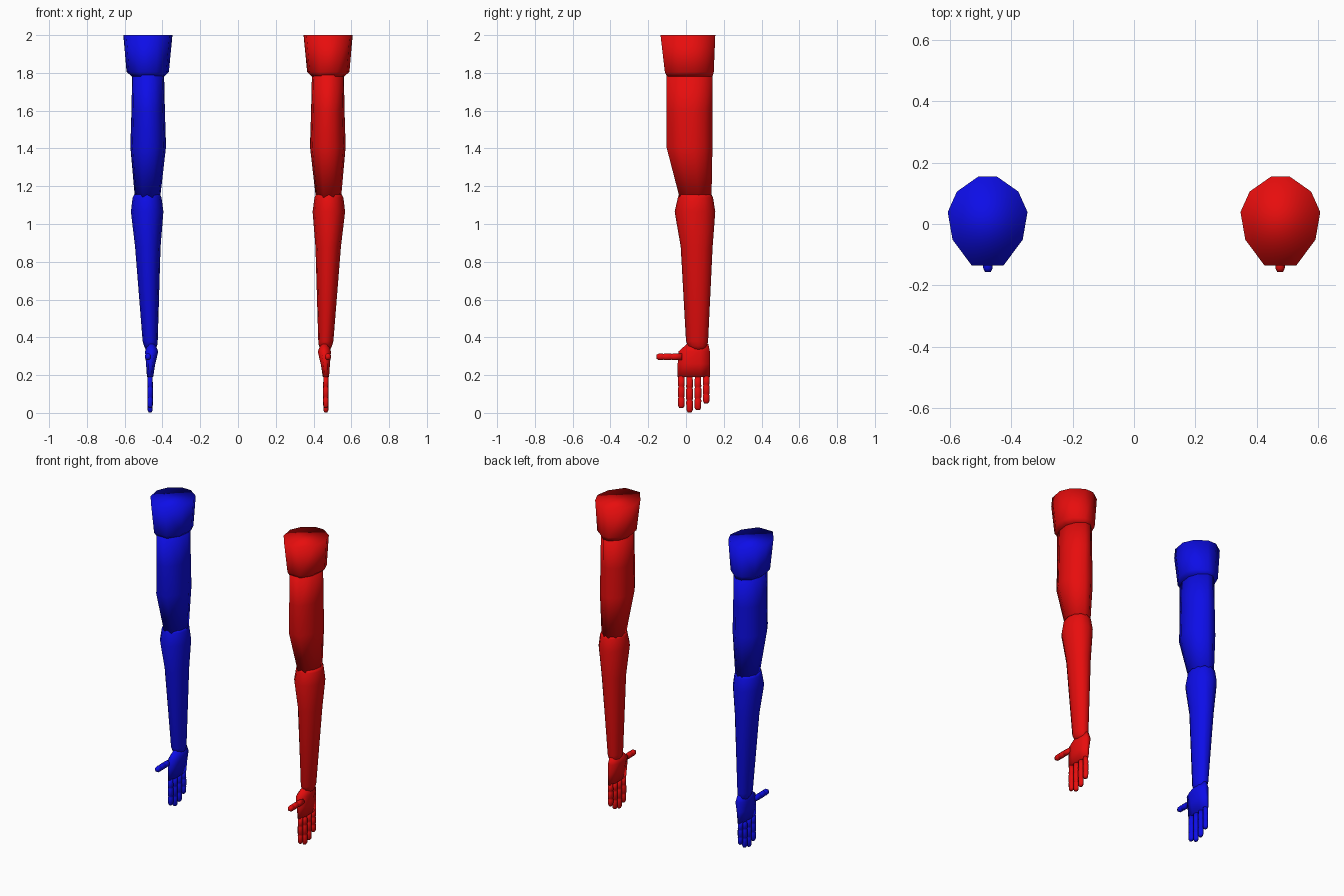
import bpy, bmesh, math

if "Cube" in bpy.data.objects:
    bpy.data.objects.remove(bpy.data.objects["Cube"])

# Colours
def material(name, rgb):
    m = bpy.data.materials.new(name)
    m.diffuse_color = (*rgb, 1)
    m.use_nodes = True
    m.node_tree.nodes["Principled BSDF"].inputs["Base Color"].default_value = m.diffuse_color
    return m

red = material("red", (0.80, 0.004, 0.004))
blue = material("blue", (0.004, 0.004, 0.80))

# Cross-sections: u in -1..1 across, v in 0..1 front to back
half = [(0.23, 1), (0.77, 0.83), (1, 0.60), (0.88, 0.29), (0.40, 0)]
EGG = half + [(-u, v) for u, v in reversed(half)]

def regular(n):
    r = math.cos(math.pi / n)
    return [(math.sin((i + 0.5) * math.tau / n) / r,
             0.5 + 0.5 * math.cos((i + 0.5) * math.tau / n) / r) for i in range(n)]

ROUND = [(math.sin(i * math.tau / 12), 0.5 + 0.5 * math.cos(i * math.tau / 12)) for i in range(12)]
SLAB = regular(8)


def loft(name, shape, rings, mat, side, along_y=False):
    """Skin a section through rings of (position, x0, x1, a0, a1); a is y, or z if along_y."""
    bm = bmesh.new()
    loops = []
    for p, x0, x1, a0, a1 in rings:
        loop = []
        for u, v in shape:
            x = (x0 + x1) / 2 + u * (x1 - x0) / 2
            a = a0 + v * (a1 - a0)
            loop.append(bm.verts.new((side * x, p, a) if along_y else (side * x, a, p)))
        loops.append(loop)
    n = len(shape)
    for a, b in zip(loops, loops[1:]):
        for i in range(n):
            bm.faces.new((a[i], a[(i + 1) % n], b[(i + 1) % n], b[i]))
    bm.faces.new(loops[0])
    bm.faces.new(loops[-1])
    bmesh.ops.recalc_face_normals(bm, faces=bm.faces)
    for f in bm.faces:
        f.smooth = True
    me = bpy.data.meshes.new(name)
    bm.to_mesh(me)
    bm.free()
    me.materials.append(mat)
    ob = bpy.data.objects.new(name, me)
    bpy.context.collection.objects.link(ob)


def digit_rings(start, end, cx, ca, rx, ra, joints):
    """Rings of a finger with a narrow crease at each joint and a rounded tip."""
    d = 1 if end > start else -1
    steps = [(start, 0.9)]
    for j in joints:
        steps += [(j - d * 0.006, 1), (j, 0.8), (j + d * 0.006, 1)]
    steps += [(end - d * 0.012, 0.95), (end, 0.55)]
    return [(p, cx - rx * s, cx + rx * s, ca - ra * s, ca + ra * s) for p, s in steps]


def arm(label, side, mat):
    # Shoulder cap with a turned-in lower lip
    loft(label + "_shoulder", EGG, [
        (2.00, 0.347, 0.607, -0.135, 0.155),
        (1.805, 0.366, 0.590, -0.112, 0.147),
        (1.78, 0.392, 0.560, -0.100, 0.140)], mat, side)
    # Upper arm
    loft(label + "_upper_arm", EGG, [
        (1.82, 0.392, 0.560, -0.104, 0.140),
        (1.60, 0.387, 0.564, -0.104, 0.140),
        (1.41, 0.381, 0.570, -0.104, 0.140),
        (1.14, 0.412, 0.546, -0.034, 0.135)], mat, side)
    # Forearm
    loft(label + "_forearm", ROUND, [
        (1.155, 0.412, 0.550, -0.038, 0.136),
        (1.14, 0.405, 0.558, -0.043, 0.143),
        (1.065, 0.395, 0.567, -0.060, 0.155),
        (0.88, 0.410, 0.545, -0.028, 0.141),
        (0.38, 0.425, 0.505, 0.000, 0.117),
        (0.355, 0.428, 0.498, 0.010, 0.112),
        (0.33, 0.440, 0.486, 0.036, 0.100)], mat, side)
    # Palm
    loft(label + "_palm", SLAB, [
        (0.365, 0.440, 0.478, 0.005, 0.118),
        (0.325, 0.422, 0.492, -0.040, 0.126),
        (0.26, 0.438, 0.487, -0.044, 0.126),
        (0.19, 0.449, 0.482, -0.044, 0.126)], mat, side)
    # Four fingers
    for i, (y, tip) in enumerate([(-0.025, 0.025), (0.019, 0.003), (0.063, 0.015), (0.107, 0.050)]):
        step = (0.195 - tip) / 3
        loft(f"{label}_finger_{i + 1}", SLAB,
             digit_rings(0.195, tip, 0.465, y, 0.014, 0.018, [0.195 - step, 0.195 - 2 * step]),
             mat, side)
    # Thumb pointing forward
    loft(label + "_thumb", SLAB,
         digit_rings(-0.02, -0.157, 0.476, 0.297, 0.016, 0.018, [-0.075, -0.12]),
         mat, side, along_y=True)


arm("right_arm", 1, red)
arm("left_arm", -1, blue)
